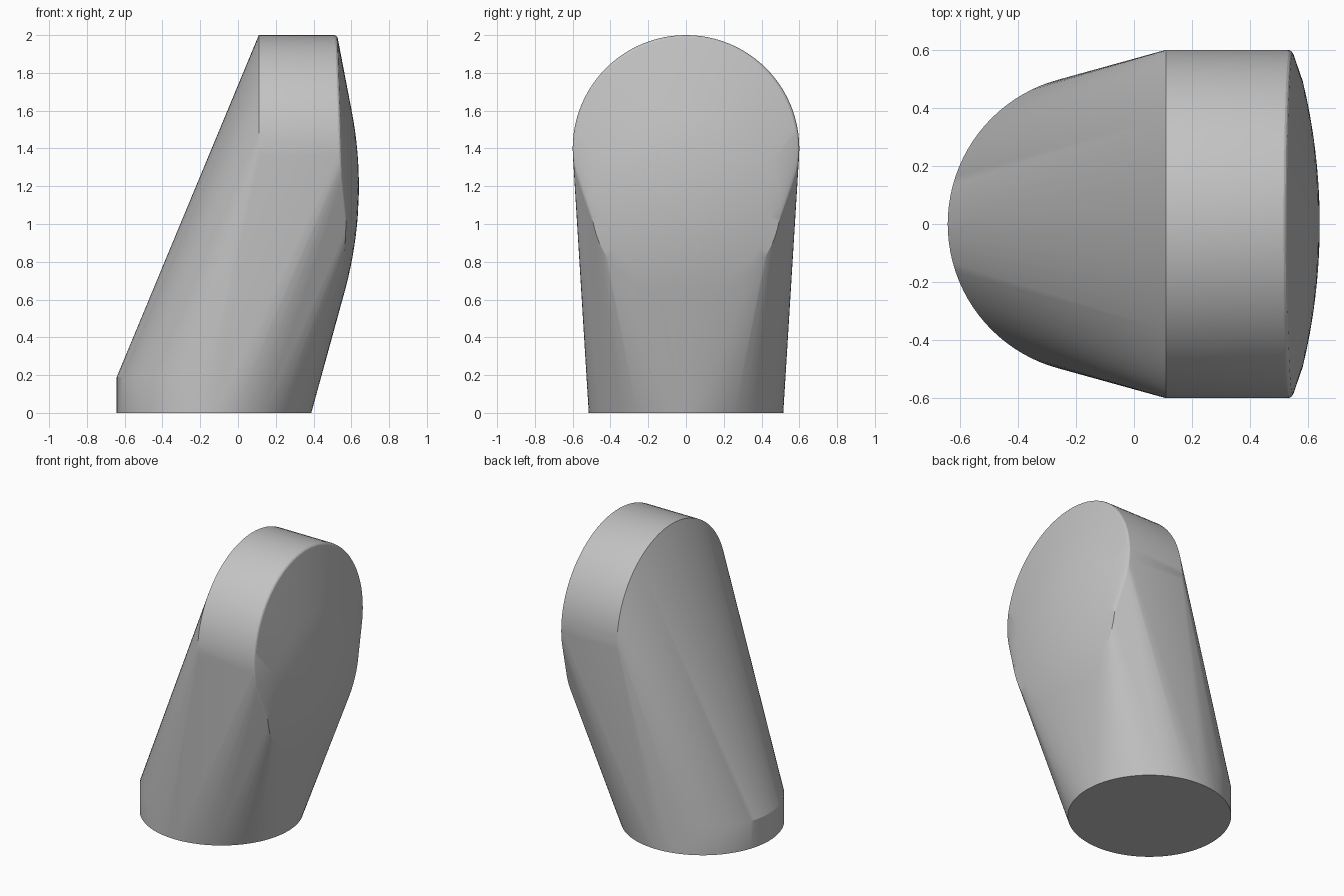
import bpy
import bmesh
from math import sin, cos, sqrt, tau, radians

cube = bpy.data.objects.get("Cube")
if cube:
    bpy.data.objects.remove(cube, do_unlink=True)

SEGMENTS = 96
FOOT_X, FOOT_R, FOOT_H = -0.127, 0.515, 0.19   # upright round foot
HEAD_Z, HEAD_R, HEAD_BACK = 1.4, 0.6, 0.11     # round head lying along x
DOME_X, DOME_Z, DOME_R = 0.64, 1.2, 2.1        # shallow spherical face

angles = [tau * i / SEGMENTS for i in range(SEGMENTS)]
bm = bmesh.new()


def foot_ring(z):
    for a in angles:
        bm.verts.new((FOOT_X + FOOT_R * cos(a), FOOT_R * sin(a), z))


def head_ring(radius, x, lean=0.0):
    """Ring facing +x; lean pushes its lower part forward."""
    for a in angles:
        z = HEAD_Z + radius * sin(a)
        bm.verts.new((x + lean * (2 - z), radius * cos(a), z))


def dome_ring(radius, centre_z):
    """Ring of points lying on the shallow spherical face."""
    for a in angles:
        y, z = radius * cos(a), centre_z + radius * sin(a)
        drop = DOME_R - sqrt(DOME_R ** 2 - y * y - (z - DOME_Z) ** 2)
        bm.verts.new((DOME_X - drop, y, z))


# Foot
foot_ring(0)
foot_ring(FOOT_H)

# Head with a softened front rim
head_ring(HEAD_R, HEAD_BACK)
for i in range(5):
    a = tau / 4 * i / 4
    head_ring(HEAD_R - 0.02 * (1 - cos(a)), 0.508 + 0.02 * sin(a), 0.035)

# Domed face
for i in range(1, 10):
    dome_ring(0.5 * i / 9, 1.1)

# Stretch one skin over everything
bmesh.ops.convex_hull(bm, input=bm.verts)
bmesh.ops.delete(bm, geom=[v for v in bm.verts if not v.link_faces], context='VERTS')
bmesh.ops.dissolve_limit(bm, angle_limit=radians(0.1), verts=bm.verts, edges=bm.edges)
bmesh.ops.recalc_face_normals(bm, faces=bm.faces)

mesh = bpy.data.meshes.new("slanted_post")
bm.to_mesh(mesh)
bm.free()
post = bpy.data.objects.new("slanted_post", mesh)
bpy.context.collection.objects.link(post)

# Plain grey
grey = bpy.data.materials.new("light_grey")
grey.use_nodes = True
colour = (0.55, 0.55, 0.55, 1)
grey.diffuse_color = colour
grey.node_tree.nodes["Principled BSDF"].inputs["Base Color"].default_value = colour
mesh.materials.append(grey)

bpy.ops.object.select_all(action='DESELECT')
post.select_set(True)
bpy.context.view_layer.objects.active = post
bpy.ops.object.shade_smooth_by_angle(angle=radians(20))
